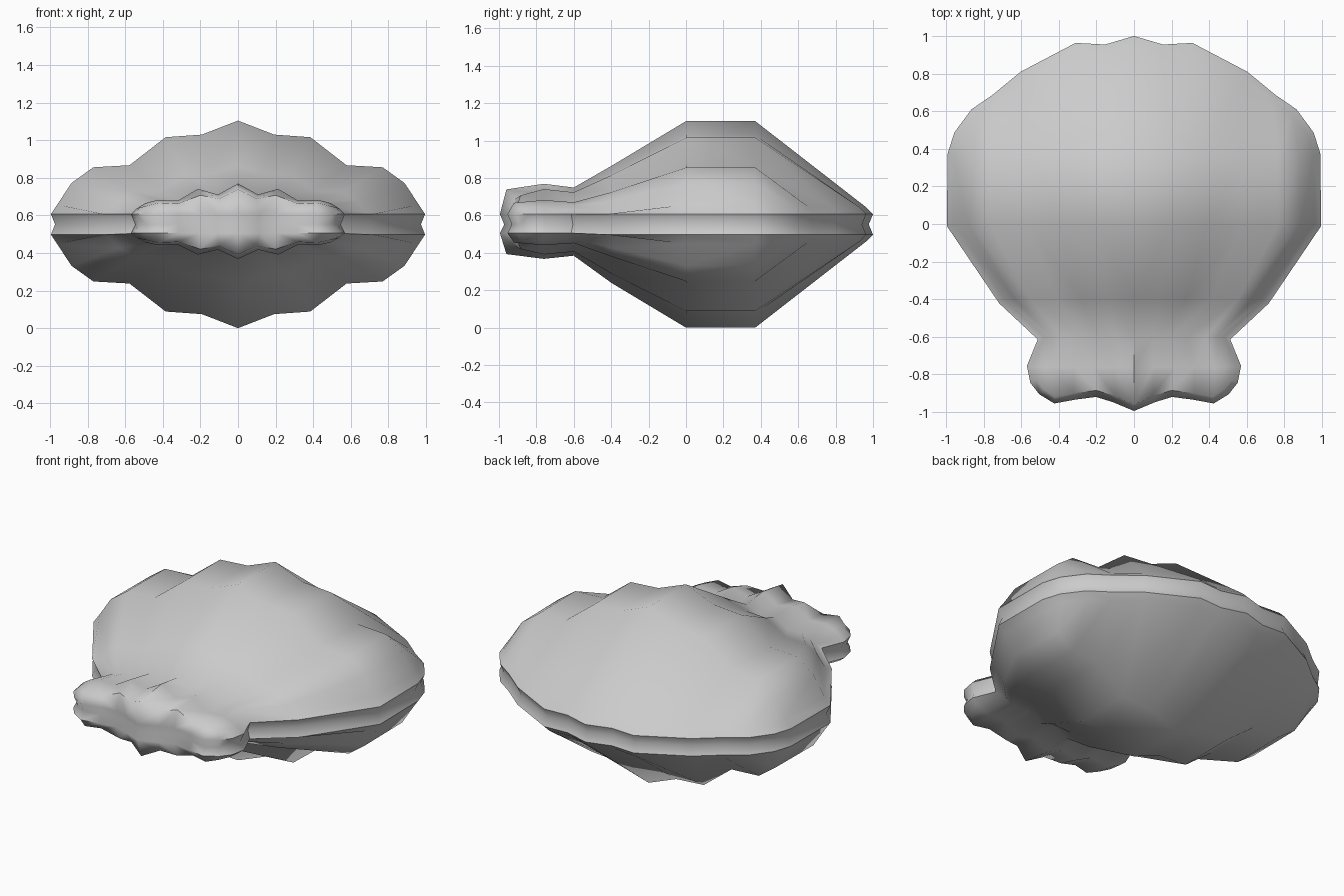
import bpy, bmesh
from mathutils import Vector

if "Cube" in bpy.data.objects:
    bpy.data.objects.remove(bpy.data.objects["Cube"])

SEAM = 0.558
# fluted half cross-section: fraction of width, fraction of height (body, hinge)
U = [0, .2, .4, .6, .8, .92, 1]
BODY = [1, .865, .84, .57, .55, .40, .19]
HINGE = [1, .73, .87, .58, .60, .52, .40]
# cross-sections: y, half width, crown height above the seam, flute profile
ROWS = [(-.76, .535, .217, HINGE), (-.6, .48, .197, HINGE), (-.4, .69, .312, BODY),
        (0, .962, .552, BODY), (.37, .957, .552, BODY)]
# rim points at the hinge end and at the open end
FRONT = [(0, -.96, .187), (.1, -.915, .135), (.2, -.885, .155), (.32, -.9, .11),
         (.42, -.92, .115), (.48, -.88, .10), (.52, -.83, .09)]
BACK = [(0, .965), (.15, .92), (.3, .93), (.585, .78), (.73, .66), (.84, .585), (.925, .47)]

grid = [[Vector((x, y, SEAM + h)) for x, y, h in FRONT]]
for y, w, h, prof in ROWS:
    grid.append([Vector((u * w, y, SEAM + p * h)) for u, p in zip(U, prof)])
grid.append([Vector((x, y, SEAM + .09)) for x, y in BACK])

bm = bmesh.new()
V = [[bm.verts.new(p) for p in row] for row in grid]


def skin(a, b):
    for i in range(len(a) - 1):
        bm.faces.new((a[i], a[i + 1], b[i + 1], b[i]))


for a, b in zip(V, V[1:]):
    skin(a, b)

# rim wall: bulges outward, then pinches back in at the seam
rim = V[0] + [row[-1] for row in V[1:-1]] + V[-1][::-1]


def offset_loop(dist, height):
    out = []
    for i, v in enumerate(rim):
        if i in (0, len(rim) - 1):
            n = Vector((0, -1 if i == 0 else 1, 0))
        else:
            t = rim[i + 1].co - rim[i - 1].co
            n = Vector((t.y, -t.x, 0)).normalized()
        p = v.co + n * dist
        out.append(bm.verts.new((p.x, p.y, SEAM + height)))
    return out


bulge = offset_loop(.035, .055)
seam = offset_loop(.012, 0)
skin(bulge, rim)
skin(seam, bulge)

mesh = bpy.data.meshes.new("clam_shell")
bm.to_mesh(mesh)
bm.free()
shell = bpy.data.objects.new("clam_shell", mesh)
bpy.context.collection.objects.link(shell)

# mirror left/right and into the lower valve
centre = bpy.data.objects.new("mirror_centre", None)
centre.location = (0, 0, SEAM)
centre.hide_render = True
bpy.context.collection.objects.link(centre)
m = shell.modifiers.new("Mirror", 'MIRROR')
m.use_axis = (True, False, True)
m.mirror_object = centre
bpy.context.view_layer.update()

bpy.context.view_layer.objects.active = shell
shell.select_set(True)
bpy.ops.object.modifier_apply(modifier=m.name)

# the lower valve is a little shallower at the hinge; stand it on the ground
bm = bmesh.new()
bm.from_mesh(mesh)
for v in bm.verts:
    if v.co.y < -.55 and v.co.z < SEAM:
        v.co.z = SEAM + (v.co.z - SEAM) * .85
low = min(v.co.z for v in bm.verts)
for v in bm.verts:
    v.co.z -= low
bmesh.ops.recalc_face_normals(bm, faces=bm.faces)
bm.to_mesh(mesh)
bm.free()
bpy.ops.object.shade_smooth_by_angle(angle=0.95)
